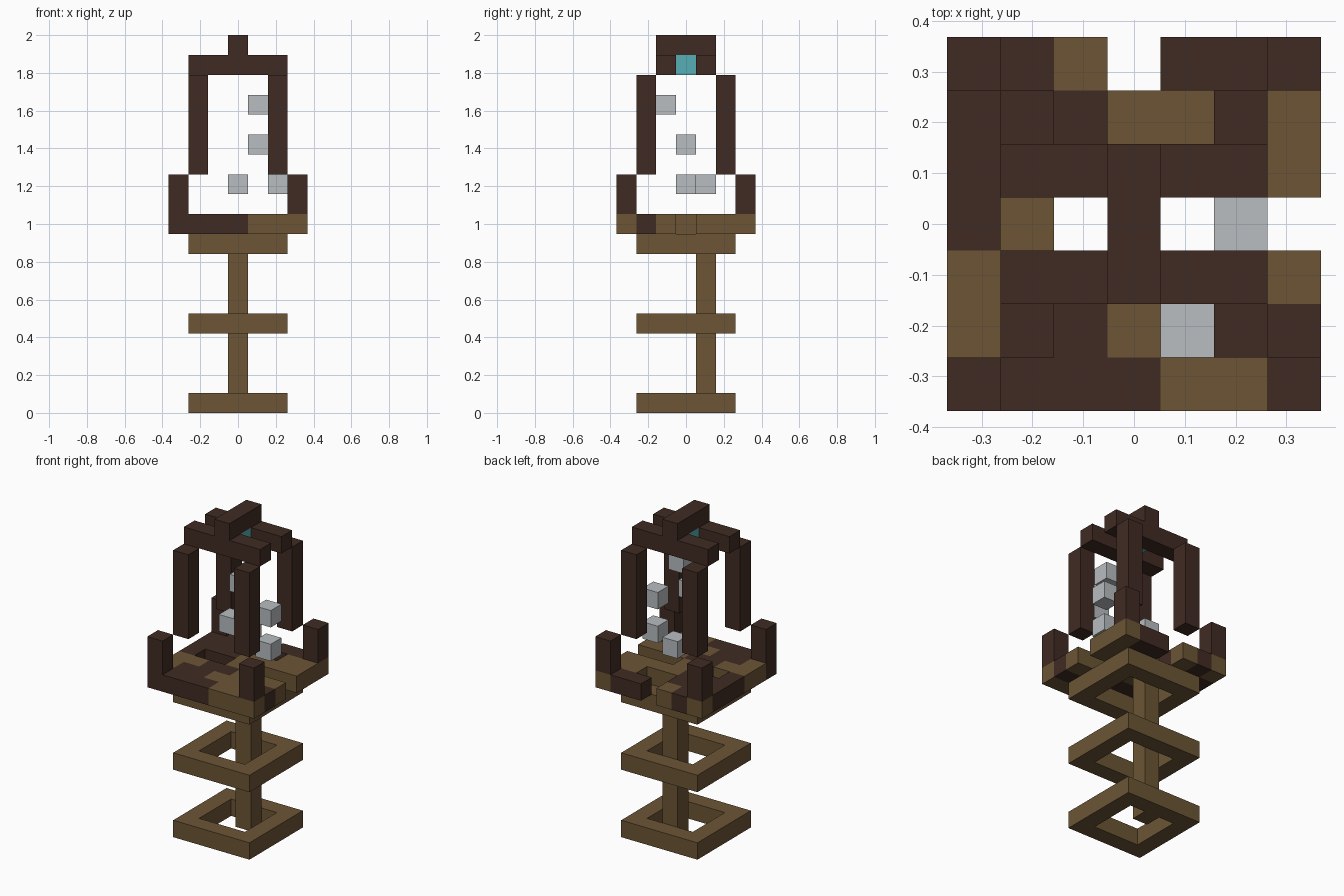
import bpy
import bmesh
from mathutils import Matrix, Vector

cube = bpy.data.objects.get("Cube")
if cube:
    bpy.data.objects.remove(cube)

U = 2 / 19  # block size: the tower is 19 blocks tall


def material(name, r, g, b):
    rgb = [(c / 255 / 12.92) if c < 11 else ((c / 255 + 0.055) / 1.055) ** 2.4 for c in (r, g, b)]
    mat = bpy.data.materials.new(name)
    mat.use_nodes = True
    mat.diffuse_color = (*rgb, 1)
    mat.node_tree.nodes["Principled BSDF"].inputs["Base Color"].default_value = (*rgb, 1)
    return mat


DARK = material("dark_wood", 64, 43, 35)
TAN = material("tan_wood", 108, 85, 53)
GREY = material("pale_grey", 184, 189, 192)
TEAL = material("teal_flame", 87, 174, 182)


def add_object(name, bm, mats):
    mesh = bpy.data.meshes.new(name)
    bm.to_mesh(mesh)
    bm.free()
    for mat in mats:
        mesh.materials.append(mat)
    obj = bpy.data.objects.new(name, mesh)
    bpy.context.collection.objects.link(obj)
    return obj


def block(name, mat, cell, size=(1, 1, 1)):
    """Box whose lowest corner is at a block cell, on a grid seven cells wide."""
    corner = Vector(cell) - Vector((3.5, 3.5, 0))
    size = Vector(size)
    bm = bmesh.new()
    bmesh.ops.create_cube(bm, size=U, matrix=Matrix.Translation((corner + size / 2) * U)
                          @ Matrix.Diagonal((*size, 1)))
    return add_object(name, bm, [mat])


def slab(name, rows, level):
    """One-block-thick slab from a plan, back row first: D dark, T tan, dot open."""
    n = len(rows)
    bm = bmesh.new()
    bmesh.ops.create_grid(bm, x_segments=n, y_segments=n, size=n * U / 2,
                          matrix=Matrix.Translation((0, 0, (level + 1) * U)))
    openings = []
    for face in bm.faces:
        c = face.calc_center_median()
        col, row = int(c.x / U + n / 2), int(n / 2 - c.y / U)
        mark = rows[row][col]
        face.material_index = int(mark == "T")
        if mark == ".":
            openings.append(face)
    bmesh.ops.delete(bm, geom=openings, context="FACES")
    obj = add_object(name, bm, [DARK, TAN])
    solid = obj.modifiers.new("thickness", "SOLIDIFY")
    solid.thickness = U
    solid.offset = -1
    return obj


# Square frames around the stem
frame_plan = ["TTTTT", "T...T", "T...T", "T...T", "TTTTT"]
for name, level in (("base_frame", 0), ("middle_frame", 4), ("upper_frame", 8)):
    slab(name, frame_plan, level)
block("stem", TAN, (3, 4, 0), (1, 1, 9))

# Patchwork platform
slab("platform", [
    "TDT.DDT",
    "DDD..TT",
    "DDDTTTT",
    "D..T...",
    "TTDDTTT",
    "TDDTTTD",
    "DDDDTTT",
], 9)

# Corner stubs and the four raised pillars
for y, depth in ((0, "front"), (1, "back")):
    for x, side in ((0, "right"), (1, "left")):
        block(f"{depth}_{side}_stub", DARK, (6 * x, 6 * y, 10), (1, 1, 2))
        block(f"{depth}_{side}_pillar", DARK, (1 + 4 * x, 1 + 4 * y, 12), (1, 1, 5))

# Roof beams with the flame block between them
for name, y in (("front_roof_beam", 2), ("back_roof_beam", 4)):
    block(name, DARK, (1, y, 17), (5, 1, 1))
block("ridge_beam", DARK, (3, 2, 18), (1, 3, 1))
block("flame", TEAL, (3, 3, 17))

# Floating pale blocks
for i, cell in enumerate([(4, 2, 15), (4, 1, 13), (5, 3, 13), (5, 3, 11), (3, 4, 11)]):
    block(f"floating_block_{i + 1}", GREY, cell)
